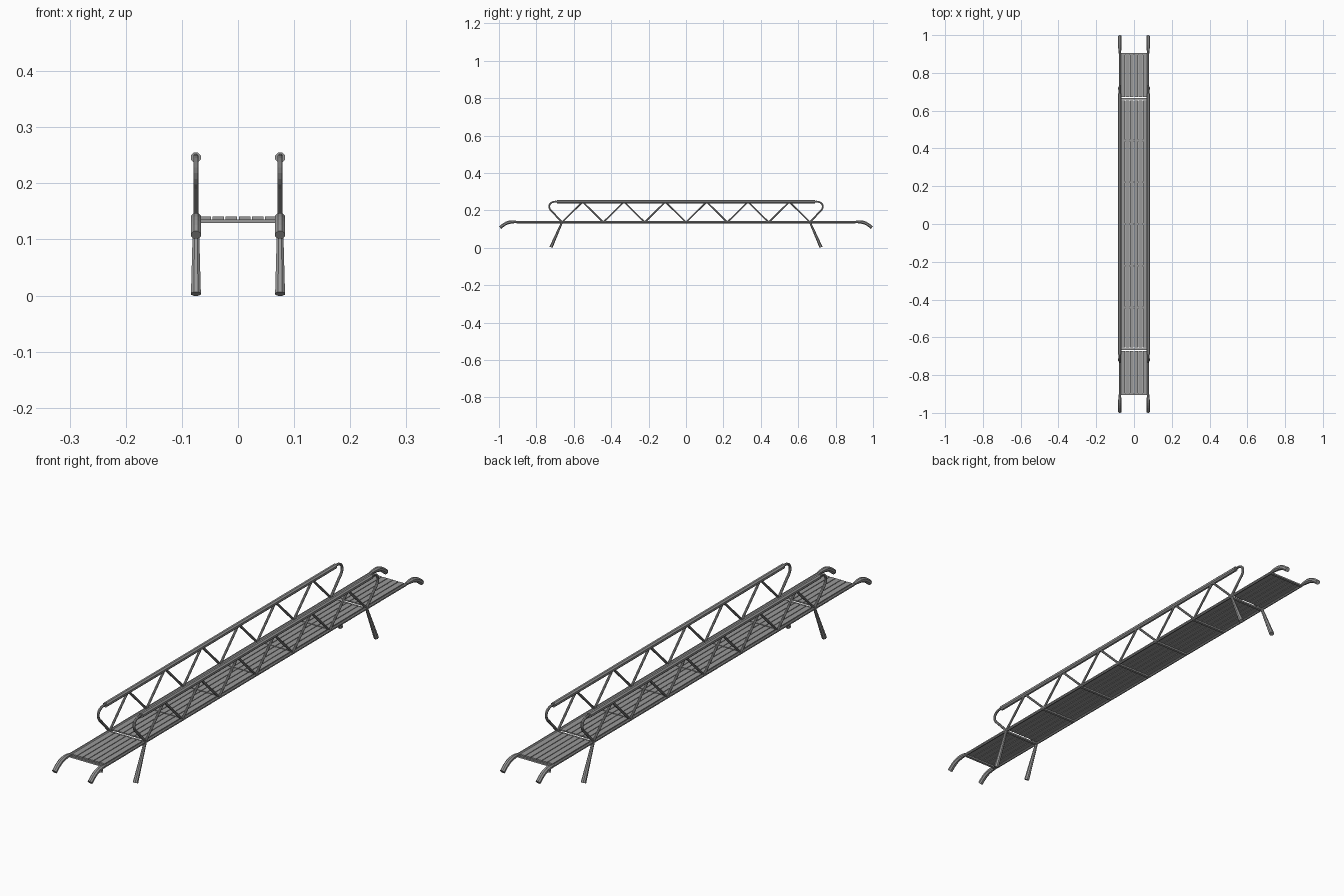
import bpy, bmesh, math
from mathutils import Vector
from mathutils.geometry import interpolate_bezier

cube = bpy.data.objects.get("Cube")
if cube:
    bpy.data.objects.remove(cube)

# One plain metal colour
metal = bpy.data.materials.new("grey metal")
metal.use_nodes = True
colour = (0.32, 0.32, 0.32, 1)
metal.diffuse_color = colour
metal.node_tree.nodes["Principled BSDF"].inputs["Base Color"].default_value = colour

SIDE_X = 0.075
DECK_Z = 0.137
RAIL_Z = 0.246
BAY = 0.221
END_Y = 0.9


def finish(name, bm):
    bmesh.ops.recalc_face_normals(bm, faces=bm.faces)
    mesh = bpy.data.meshes.new(name)
    bm.to_mesh(mesh)
    bm.free()
    mesh.materials.append(metal)
    obj = bpy.data.objects.new(name, mesh)
    bpy.context.collection.objects.link(obj)
    return obj


def tube(name, x, path, radii, sides=8):
    """Sweep a polygon along (y, z) points in the plane at x."""
    pts = [Vector((x, y, z)) for y, z in path]
    if not isinstance(radii, (list, tuple)):
        radii = [radii] * len(pts)
    bm = bmesh.new()
    rings = []
    for i, (p, r) in enumerate(zip(pts, radii)):
        along = (pts[min(i + 1, len(pts) - 1)] - pts[max(i - 1, 0)]).normalized()
        across = Vector((1, 0, 0))
        up = across.cross(along)
        ring = []
        for k in range(sides):
            a = math.tau * (k + 0.5) / sides
            ring.append(bm.verts.new(p + r * (across * math.cos(a) + up * math.sin(a))))
        rings.append(ring)
    for a, b in zip(rings, rings[1:]):
        for k in range(sides):
            n = (k + 1) % sides
            bm.faces.new((a[k], a[n], b[n], b[k]))
    bm.faces.new(rings[0])
    bm.faces.new(rings[-1])
    return finish(name, bm)


def box(name, centre, size):
    bm = bmesh.new()
    bmesh.ops.create_cube(bm, size=1)
    bmesh.ops.scale(bm, vec=size, verts=bm.verts)
    bmesh.ops.translate(bm, vec=centre, verts=bm.verts)
    return finish(name, bm)


def curve(a, b, c, d, count):
    pts = interpolate_bezier(*[Vector((0, *p)) for p in (a, b, c, d)], count)
    return [(p.y, p.z) for p in pts]


for side, x in (("right", -SIDE_X), ("left", SIDE_X)):
    # Long side beam and hand rail
    tube(f"{side}_side_beam", x, [(-END_Y, DECK_Z), (END_Y, DECK_Z)], 0.006)
    tube(f"{side}_hand_rail", x, [(-0.69, RAIL_Z), (0.69, RAIL_Z)], 0.0095)

    # Zigzag braces between beam and rail
    for i in range(-3, 3):
        low, mid, high = i * BAY, (i + 0.5) * BAY, (i + 1) * BAY
        tube(f"{side}_rising_brace", x, [(low, DECK_Z), (mid, RAIL_Z)], 0.0045)
        tube(f"{side}_falling_brace", x, [(mid, RAIL_Z), (high, DECK_Z)], 0.0045)

    for end, s in (("front", -1), ("back", 1)):
        # Splayed leg, wider at the foot
        tube(f"{side}_{end}_leg", x,
             [(s * 0.663, DECK_Z), (s * 0.722, 0.003)], [0.0055, 0.0095])

        # Curled end of the hand rail
        loop = curve((s * 0.68, RAIL_Z), (s * 0.735, 0.256),
                     (s * 0.745, 0.215), (s * 0.715, 0.193), 10)
        tube(f"{side}_{end}_rail_loop", x, loop + [(s * 0.663, DECK_Z)], 0.005)

        # Drooping hook beyond the deck
        hook = curve((s * 0.9, 0.138), (s * 0.945, 0.142),
                     (s * 0.962, 0.136), (s * 0.994, 0.108), 8)
        tube(f"{side}_{end}_hook", x, hook, [0.006, 0.008] + [0.0095] * 6)

# Cross bars under the deck
stops = [-END_Y] + [i * BAY for i in range(-3, 4)] + [END_Y]
for y in stops:
    box("cross_bar", (0, y, 0.1325), (2 * SIDE_X, 0.01, 0.006))

# Deck planks, in one run per bay
for a, b in zip(stops, stops[1:]):
    start = a + (0.009 if abs(abs(a) - 3 * BAY) < 0.01 else 0.002)
    stop = b - (0.009 if abs(abs(b) - 3 * BAY) < 0.01 else 0.002)
    for i in range(6):
        px = (i - 2.5) * 0.0232
        box("deck_plank", (px, (start + stop) / 2, 0.138), (0.0205, stop - start, 0.005))
